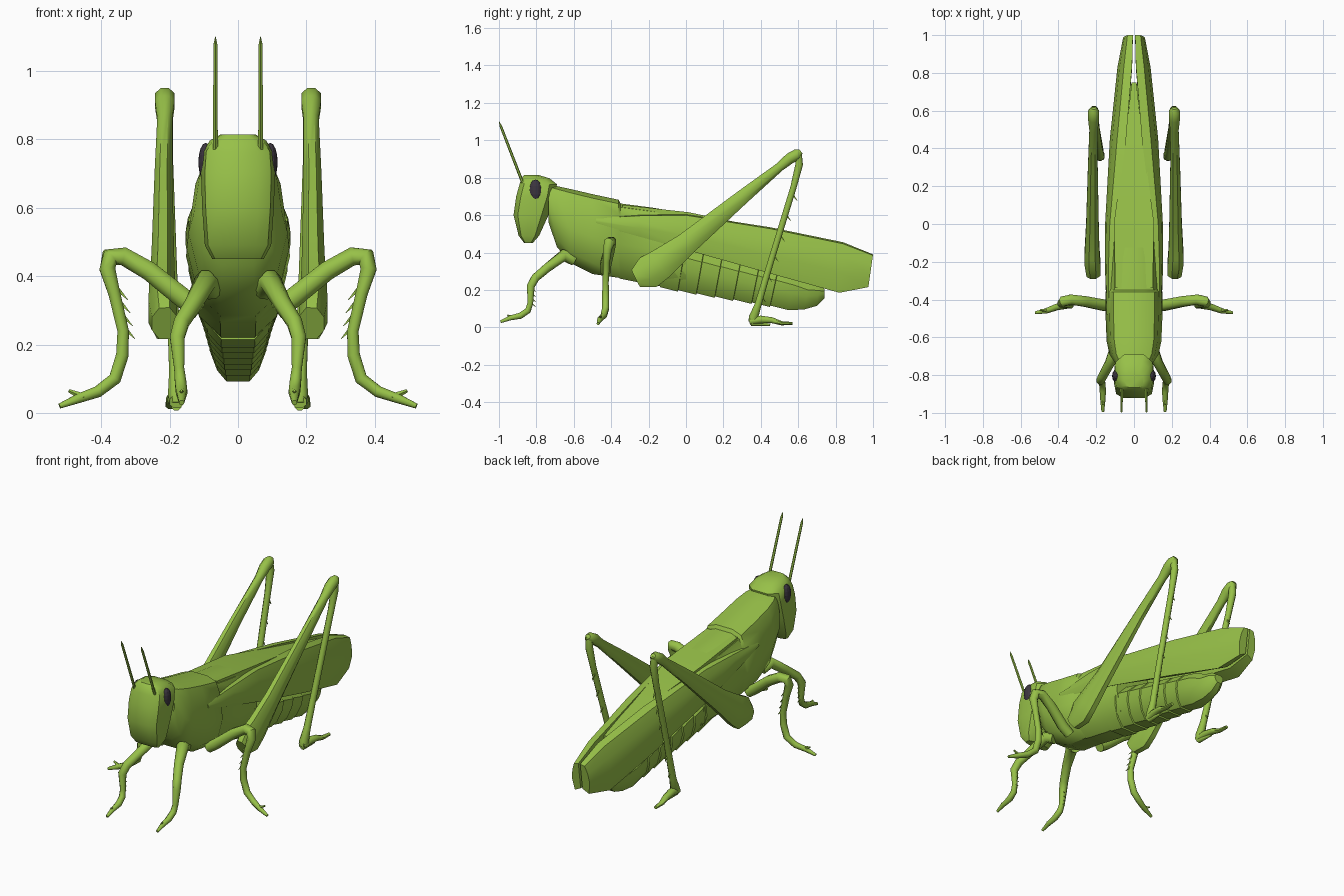
import bpy, bmesh, math
from mathutils import Vector


def material(name, rgb):
    m = bpy.data.materials.new(name)
    m.diffuse_color = (*rgb, 1)
    return m


GREEN = material("leaf green", (0.31, 0.53, 0.065))
DARK = material("dark eye", (0.045, 0.036, 0.05))


def loft(name, rings, mat=GREEN, angle=40):
    """Skin a row of equal rings and cap both ends."""
    bm = bmesh.new()
    rows = [[bm.verts.new(p) for p in r] for r in rings]
    n = len(rows[0])
    for a, b in zip(rows, rows[1:]):
        for i in range(n):
            bm.faces.new((a[i], a[(i + 1) % n], b[(i + 1) % n], b[i]))
    bm.faces.new(rows[0])
    bm.faces.new(rows[-1])
    bmesh.ops.recalc_face_normals(bm, faces=bm.faces)
    me = bpy.data.meshes.new(name)
    bm.to_mesh(me)
    bm.free()
    me.materials.append(mat)
    ob = bpy.data.objects.new(name, me)
    bpy.context.collection.objects.link(ob)
    bpy.ops.object.select_all(action='DESELECT')
    ob.select_set(True)
    bpy.context.view_layer.objects.active = ob
    bpy.ops.object.shade_smooth_by_angle(angle=math.radians(angle))
    return ob


def tube(name, stations, s=1, ref=(1, 0, 0), sides=8, angle=50):
    """Stations are (x, y, z, r) or (x, y, z, r across, r in plane)."""
    pts = [Vector((s * p[0], p[1], p[2])) for p in stations]
    rings = []
    for i, p in enumerate(pts):
        t = Vector()
        if i:
            t += (p - pts[i - 1]).normalized()
        if i < len(pts) - 1:
            t += (pts[i + 1] - p).normalized()
        t.normalize()
        u = Vector(ref)
        u = (u - t * u.dot(t)).normalized()
        v = t.cross(u)
        ru, rv = stations[i][3], stations[i][-1]
        rings.append([p + u * ru * math.cos(a) + v * rv * math.sin(a)
                      for a in (2 * math.pi * (k + 0.5) / sides for k in range(sides))])
    return loft(name, rings, angle=angle)


def body_ring(y, zt, zb, w, profile, shear=0):
    half = [(w * px, y - shear * (1 - t), zb + (zt - zb) * t) for px, t in profile]
    return half + [(-x, yy, z) for x, yy, z in reversed(half)]


# Thorax with the saddle step behind the neck shield
THORAX = [(0.35, 1), (0.72, 0.95), (0.86, 0.82), (1, 0.46), (0.78, 0.14), (0.35, 0)]
loft("thorax", [body_ring(*st, THORAX) for st in (
    (-0.735, 0.762, 0.56, 0.10), (-0.69, 0.755, 0.43, 0.13), (-0.62, 0.74, 0.345, 0.145),
    (-0.50, 0.712, 0.285, 0.15), (-0.36, 0.682, 0.265, 0.152), (-0.35, 0.662, 0.26, 0.145),
    (-0.18, 0.64, 0.225, 0.145), (0.0, 0.61, 0.205, 0.125))])

# Segmented abdomen, each segment flaring slightly over the next
ABDOMEN = [(0.5, 1), (1, 0.75), (0.97, 0.5), (0.72, 0.18), (0.4, 0)]
rings = []
for i in range(7):
    for k, flare in ((0, 0.0), (0.97, 0.008)):
        f = (i + k) / 7
        rings.append(body_ring(-0.1 + 0.69 * f, 0.46 - 0.19 * f, 0.215 - 0.115 * f - flare,
                               0.122 - 0.045 * f + flare, ABDOMEN, 0.04))
rings += [body_ring(0.66, 0.235, 0.095, 0.062, ABDOMEN, 0.03),
          body_ring(0.71, 0.225, 0.115, 0.05, ABDOMEN, 0.01),
          body_ring(0.74, 0.205, 0.155, 0.03, ABDOMEN)]
loft("abdomen", rings, angle=30)

# Head: stacked rounded rings (z, front y, back y, half width)
HEAD = [(0.55, 0), (0.9, 0.12), (1, 0.4), (0.95, 0.8), (0.5, 1)]
rings = []
for z, yf, yb, w in ((0.45, -0.865, -0.82, 0.075), (0.49, -0.895, -0.785, 0.097),
                     (0.60, -0.922, -0.735, 0.105), (0.70, -0.908, -0.70, 0.108),
                     (0.765, -0.89, -0.69, 0.103), (0.797, -0.88, -0.73, 0.082),
                     (0.815, -0.865, -0.79, 0.05)):
    half = [(w * px, yf + (yb - yf) * t, z) for px, t in HEAD]
    rings.append(half + [(-x, y, zz) for x, y, zz in reversed(half)])
loft("head", rings)

# Folded hind wings: the tapering plate between the wing covers
loft("inner_wing_plate", [[(-w, y, z), (w, y, z), (w, y, z - 0.05), (-w, y, z - 0.05)]
                          for y, w, z in ((-0.34, 0.10, 0.655), (0.015, 0.105, 0.615),
                                          (0.5, 0.04, 0.515), (0.75, 0.012, 0.46))])

for s, side in ((1, "left"), (-1, "right")):
    # Wing cover: (y top, y bottom, top z, bottom z, inner x, outer x)
    rings = []
    for yt, yb, zt, zb, xi, xo in ((-0.48, -0.48, 0.585, 0.55, 0.12, 0.145),
                                   (-0.25, -0.25, 0.60, 0.485, 0.115, 0.153),
                                   (0.0, 0.0, 0.605, 0.415, 0.098, 0.153),
                                   (0.45, 0.45, 0.535, 0.288, 0.042, 0.128),
                                   (0.84, 0.82, 0.455, 0.185, 0.010, 0.088),
                                   (1.0, 0.975, 0.39, 0.215, 0.006, 0.058)):
        prof = [(xi, 1), (xi + 0.55 * (xo - xi), 0.97), (xi + 0.85 * (xo - xi), 0.72),
                (xo, 0.4), (xo - 0.012, 0), (xi, 0.12)]
        rings.append([(s * x, yb + (yt - yb) * t, zb + (zt - zb) * t) for x, t in prof])
    loft(side + "_wing_cover", rings, angle=35)

    # Eye
    bm = bmesh.new()
    bmesh.ops.create_uvsphere(bm, u_segments=12, v_segments=8, radius=1)
    for v in bm.verts:
        v.co = (s * 0.094 + v.co.x * 0.022, -0.805 + v.co.y * 0.034, 0.733 + v.co.z * 0.057)
    me = bpy.data.meshes.new(side + "_eye")
    bm.to_mesh(me)
    bm.free()
    me.materials.append(DARK)
    bpy.context.collection.objects.link(bpy.data.objects.new(side + "_eye", me))

    # Antenna
    tube(side + "_antenna", [(0.066, -0.872, 0.77, 0.008), (0.066, -0.99, 1.075, 0.007),
                             (0.066, -0.999, 1.10, 0.001)], s, sides=6)

    # Hind leg: heavy thigh, knee, shin and foot
    tube(side + "_hind_thigh", [
        (0.215, -0.268, 0.262, 0.04, 0.055), (0.22, -0.20, 0.296, 0.045, 0.098),
        (0.222, -0.14, 0.335, 0.042, 0.09), (0.22, 0.0, 0.445, 0.036, 0.066),
        (0.218, 0.3, 0.695, 0.028, 0.042), (0.214, 0.5, 0.857, 0.024, 0.026),
        (0.214, 0.555, 0.903, 0.031, 0.032), (0.214, 0.595, 0.925, 0.031, 0.032),
        (0.214, 0.615, 0.94, 0.016, 0.014)], s)
    tube(side + "_hind_shin", [
        (0.214, 0.60, 0.935, 0.02), (0.211, 0.605, 0.87, 0.022), (0.207, 0.575, 0.75, 0.018),
        (0.192, 0.45, 0.34, 0.018), (0.183, 0.385, 0.12, 0.02), (0.18, 0.36, 0.05, 0.027),
        (0.18, 0.352, 0.026, 0.02)], s)
    tube(side + "_hind_foot", [
        (0.18, 0.34, 0.032, 0.022, 0.02), (0.185, 0.40, 0.042, 0.024, 0.022),
        (0.192, 0.46, 0.038, 0.02, 0.017), (0.197, 0.51, 0.022, 0.016, 0.012),
        (0.2, 0.57, 0.02, 0.01, 0.009)], s)
    tube(side + "_hind_spur", [(0.18, 0.35, 0.022, 0.016), (0.185, 0.45, 0.014, 0.006)], s)
    for i in range(6):
        f = i / 5
        y, z = 0.57 - 0.17 * f, 0.71 - 0.54 * f
        tube(side + "_hind_spine", [(0.2 - 0.02 * f, y, z, 0.008),
                                    (0.2 - 0.02 * f, y + 0.026, z - 0.035, 0.001)], s, sides=4)

    # Middle leg, reaching out sideways
    tube(side + "_middle_leg", [
        (0.11, -0.43, 0.30, 0.03), (0.16, -0.43, 0.335, 0.032), (0.26, -0.41, 0.415, 0.03),
        (0.335, -0.40, 0.458, 0.029), (0.375, -0.41, 0.455, 0.029), (0.382, -0.42, 0.42, 0.025),
        (0.362, -0.425, 0.35, 0.019), (0.336, -0.43, 0.24, 0.018), (0.338, -0.43, 0.17, 0.02),
        (0.36, -0.43, 0.10, 0.02), (0.41, -0.44, 0.062, 0.018), (0.465, -0.46, 0.043, 0.015),
        (0.522, -0.47, 0.02, 0.008)], s, ref=(0, 1, 0))
    tube(side + "_middle_claw", [(0.45, -0.46, 0.045, 0.012), (0.495, -0.455, 0.065, 0.005)],
         s, ref=(0, 1, 0), sides=5)

    # Front leg, reaching forward
    tube(side + "_front_leg", [
        (0.075, -0.60, 0.36, 0.032), (0.095, -0.655, 0.385, 0.034), (0.13, -0.74, 0.32, 0.026),
        (0.165, -0.805, 0.265, 0.024), (0.178, -0.83, 0.22, 0.023), (0.172, -0.832, 0.13, 0.016),
        (0.168, -0.845, 0.09, 0.018), (0.165, -0.885, 0.062, 0.018),
        (0.165, -0.94, 0.05, 0.014), (0.165, -0.992, 0.03, 0.008)], s)
    tube(side + "_front_claw", [(0.165, -0.92, 0.05, 0.012), (0.165, -0.955, 0.065, 0.004)],
         s, sides=5)

    # Spines on the shins of the middle and front legs
    for i in range(4):
        x, z = 0.35 - 0.007 * i, 0.36 - 0.038 * i
        tube(side + "_middle_spine", [(x, -0.425, z, 0.008), (x - 0.028, -0.43, z - 0.03, 0.001)],
             s, ref=(0, 1, 0), sides=4)
        z = 0.21 - 0.027 * i
        tube(side + "_front_spine", [(0.173, -0.825, z, 0.006),
                                     (0.168, -0.803, z - 0.02, 0.001)], s, sides=4)
